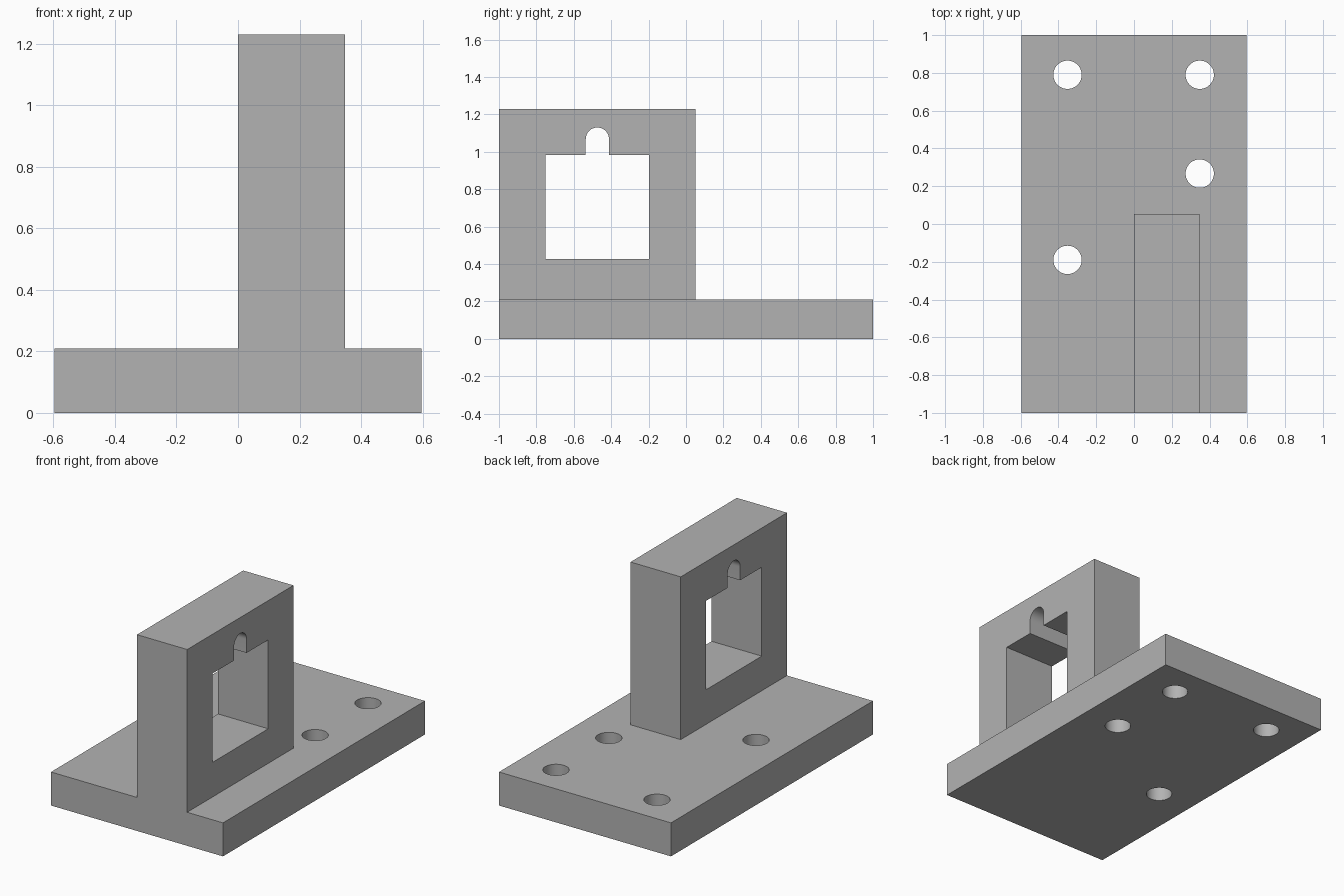
import bpy
import bmesh
from math import pi, cos, sin, radians
from mathutils import Vector

if "Cube" in bpy.data.objects:
    bpy.data.objects.remove(bpy.data.objects["Cube"], do_unlink=True)

# Single grey finish
grey = bpy.data.materials.new("plain_grey")
grey.use_nodes = True
color = (0.45, 0.45, 0.45, 1)
grey.diffuse_color = color
grey.node_tree.nodes["Principled BSDF"].inputs["Base Color"].default_value = color


def prism(name, outline, depth):
    """Closed solid from a planar outline swept along a depth vector."""
    bm = bmesh.new()
    face = bm.faces.new([bm.verts.new(p) for p in outline])
    swept = bmesh.ops.extrude_face_region(bm, geom=[face])["geom"]
    verts = [v for v in swept if isinstance(v, bmesh.types.BMVert)]
    bmesh.ops.translate(bm, verts=verts, vec=Vector(depth))
    bmesh.ops.recalc_face_normals(bm, faces=bm.faces)
    mesh = bpy.data.meshes.new(name)
    bm.to_mesh(mesh)
    bm.free()
    mesh.materials.append(grey)
    obj = bpy.data.objects.new(name, mesh)
    bpy.context.collection.objects.link(obj)
    return obj


def boolean(target, tool, operation):
    """Apply a boolean and discard its tool."""
    tool.hide_render = True
    mod = target.modifiers.new(tool.name, 'BOOLEAN')
    mod.operation = operation
    mod.solver = 'EXACT'
    mod.object = tool
    bpy.context.view_layer.objects.active = target
    bpy.ops.object.modifier_apply(modifier=mod.name)
    bpy.data.objects.remove(tool, do_unlink=True)


half_w, base_top, wall_top = 0.596, 0.21, 1.23
wall_x, wall_back = 0.348, 0.052

# Base plate, with the upright wall flush at the front
bracket = prism("mounting_bracket",
                [(-half_w, -1, 0), (half_w, -1, 0), (half_w, 1, 0), (-half_w, 1, 0)],
                (0, 0, base_top))
wall = prism("upright_wall",
             [(0, -1, base_top / 2), (wall_x, -1, base_top / 2),
              (wall_x, wall_back, base_top / 2), (0, wall_back, base_top / 2)],
             (0, 0, wall_top - base_top / 2))
boolean(bracket, wall, 'UNION')

# Square window with a round-topped notch above it
slot_y, slot_r, slot_z = -0.474, 0.062, 1.068
left, right, sill, lintel = -0.75, -0.198, 0.427, 0.984
arch = [(slot_y + slot_r * cos(pi * i / 24), slot_z + slot_r * sin(pi * i / 24))
        for i in range(25)]
profile = [(left, sill), (right, sill), (right, lintel), (slot_y + slot_r, lintel),
           *arch, (slot_y - slot_r, lintel), (left, lintel)]
window = prism("window_cutter", [(-0.1, y, z) for y, z in profile], (0.6, 0, 0))
boolean(bracket, window, 'DIFFERENCE')

# Four bolt holes through the plate
for x, y in [(-0.352, 0.79), (0.348, 0.79), (0.348, 0.267), (-0.352, -0.19)]:
    ring = [(x + 0.075 * cos(pi * i / 24), y + 0.075 * sin(pi * i / 24), -0.1)
            for i in range(48)]
    boolean(bracket, prism("bolt_hole_cutter", ring, (0, 0, 0.5)), 'DIFFERENCE')

bpy.ops.object.select_all(action='DESELECT')
bracket.select_set(True)
bpy.context.view_layer.objects.active = bracket
bpy.ops.object.shade_smooth_by_angle(angle=radians(30))
